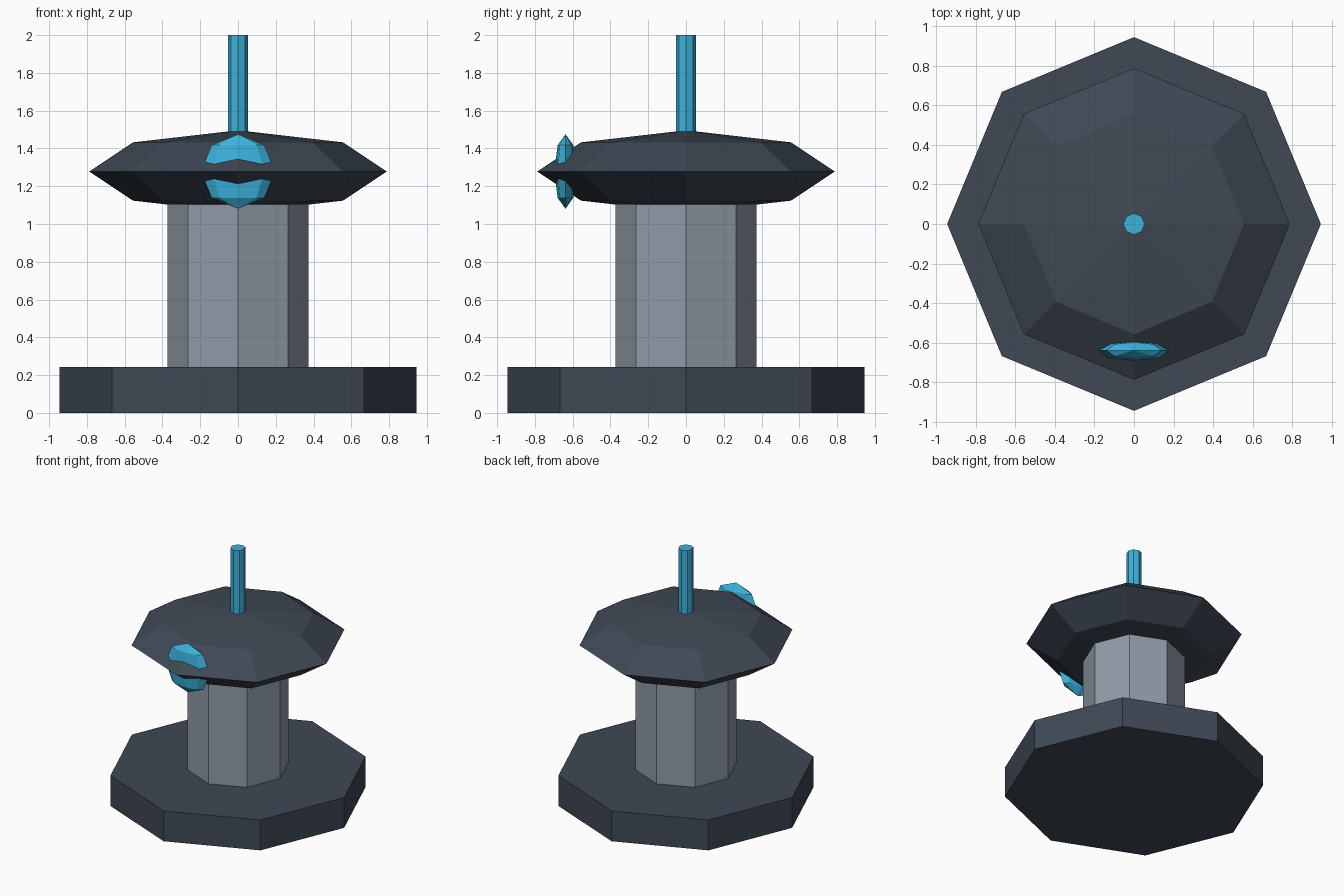
import bpy

if "Cube" in bpy.data.objects:
    bpy.data.objects.remove(bpy.data.objects["Cube"])

SIDES = 8


def material(name, rgb):
    mat = bpy.data.materials.new(name)
    mat.diffuse_color = (*rgb, 1.0)
    mat.use_nodes = True
    mat.node_tree.nodes["Principled BSDF"].inputs["Base Color"].default_value = mat.diffuse_color
    return mat


DARK = material("dark_slate", (0.05, 0.065, 0.09))
STEEL = material("steel", (0.28, 0.33, 0.39))
CYAN = material("cyan", (0.045, 0.45, 0.72))


def cylinder(name, radius, z0, z1, mat):
    bpy.ops.mesh.primitive_cylinder_add(vertices=SIDES, radius=radius, depth=z1 - z0,
                                        location=(0, 0, (z0 + z1) / 2))
    obj = bpy.context.object
    obj.name = name
    obj.data.materials.append(mat)
    return obj


def ellipsoid(name, radii, location, mat):
    bpy.ops.mesh.primitive_uv_sphere_add(segments=SIDES, ring_count=4, radius=1,
                                         location=location)
    obj = bpy.context.object
    obj.name = name
    obj.scale = radii
    bpy.ops.object.transform_apply(location=False, rotation=False, scale=True)
    obj.data.materials.append(mat)
    return obj


# Foot plate and column
cylinder("base", 0.944, 0.0, 0.244, DARK)
cylinder("column", 0.373, 0.24, 1.18, STEEL)

# Flattened faceted head
ellipsoid("head", (0.787, 0.787, 0.218), (0, 0, 1.278), DARK)

# Lens sunk into the front rim of the head
ellipsoid("lens", (0.197, 0.059, 0.197), (0, -0.638, 1.278), CYAN)

# Antenna rod on top
cylinder("antenna", 0.054, 1.42, 2.0, CYAN)
